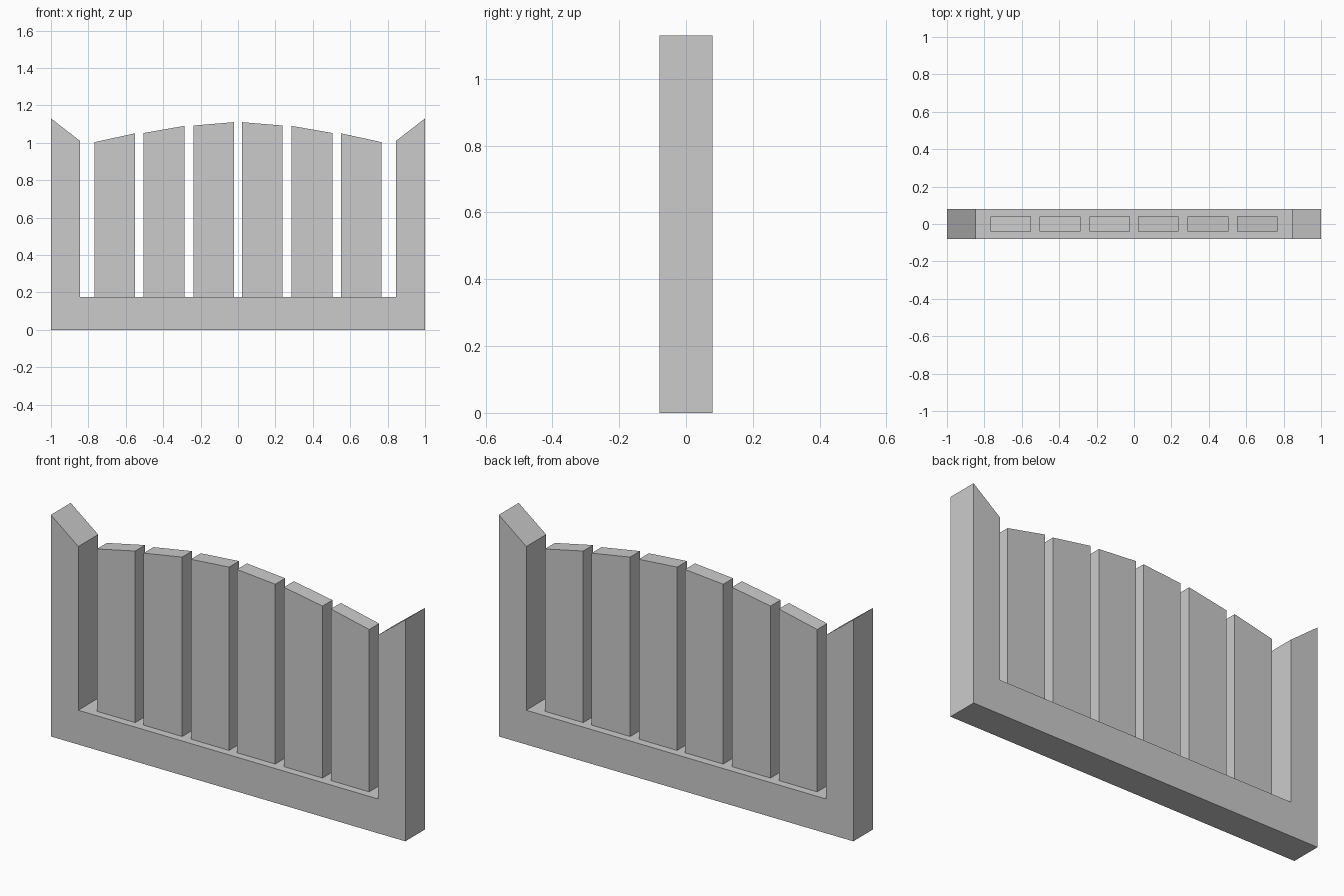
import bpy, bmesh

if "Cube" in bpy.data.objects:
    bpy.data.objects.remove(bpy.data.objects["Cube"])


def extrude_profile(name, points, half_depth):
    """Extrude an x-z outline symmetrically along y."""
    bm = bmesh.new()
    face = bm.faces.new([bm.verts.new((x, -half_depth, z)) for x, z in points])
    result = bmesh.ops.extrude_face_region(bm, geom=[face])
    moved = [v for v in result["geom"] if isinstance(v, bmesh.types.BMVert)]
    bmesh.ops.translate(bm, verts=moved, vec=(0, 2 * half_depth, 0))
    bmesh.ops.recalc_face_normals(bm, faces=bm.faces)
    mesh = bpy.data.meshes.new(name)
    bm.to_mesh(mesh)
    bm.free()
    obj = bpy.data.objects.new(name, mesh)
    bpy.context.collection.objects.link(obj)
    return obj


RAIL_TOP = 0.175

# U-shaped frame: bottom rail and two posts with slanted tops
right_half = [(1, 0), (1, 1.13), (0.845, 1.01), (0.845, RAIL_TOP)]
left_half = [(-x, z) for x, z in reversed(right_half)]
extrude_profile("frame", right_half + left_half, 0.08)

# Slats, mirrored in pairs: inner x, outer x, inner height, outer height
slats = [
    (0.022, 0.238, 1.11, 1.092),
    (0.287, 0.505, 1.09, 1.052),
    (0.552, 0.768, 1.05, 1.003),
]
for i, (x0, x1, z0, z1) in enumerate(slats, 1):
    for side, s in (("left", -1), ("right", 1)):
        outline = [(s * x0, RAIL_TOP), (s * x1, RAIL_TOP), (s * x1, z1), (s * x0, z0)]
        extrude_profile(f"slat_{side}_{i}", outline, 0.04)
